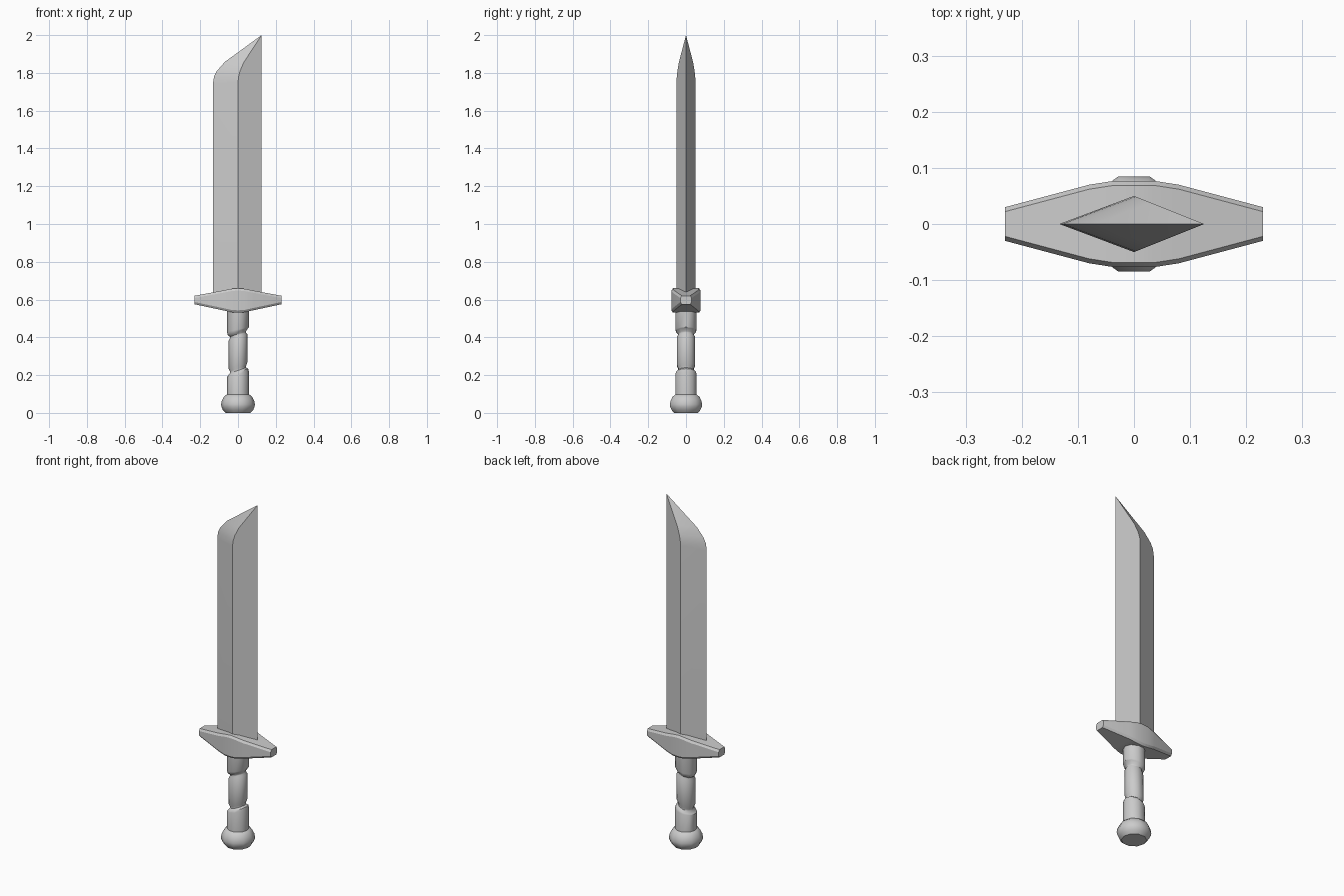
import bpy, bmesh, math
from math import cos, sin, pi

if "Cube" in bpy.data.objects:
    bpy.data.objects.remove(bpy.data.objects["Cube"], do_unlink=True)

GREY = (0.6, 0.6, 0.6, 1)
steel = bpy.data.materials.new("plain grey")
steel.use_nodes = True
steel.diffuse_color = GREY
steel.node_tree.nodes["Principled BSDF"].inputs["Base Color"].default_value = GREY


def loft(name, rings, smooth):
    """Skin a list of equal-length point rings, cap both ends, smooth below an angle."""
    bm = bmesh.new()
    loops = [[bm.verts.new(p) for p in ring] for ring in rings]
    n = len(loops[0])
    for a, b in zip(loops, loops[1:]):
        for i in range(n):
            j = (i + 1) % n
            bm.faces.new((a[i], a[j], b[j], b[i]))
    bm.faces.new(loops[0][::-1])
    bm.faces.new(loops[-1])
    bmesh.ops.remove_doubles(bm, verts=bm.verts[:], dist=0.0005)
    bmesh.ops.recalc_face_normals(bm, faces=bm.faces[:])
    mesh = bpy.data.meshes.new(name)
    bm.to_mesh(mesh)
    bm.free()
    mesh.materials.append(steel)
    obj = bpy.data.objects.new(name, mesh)
    bpy.context.collection.objects.link(obj)
    bpy.ops.object.select_all(action='DESELECT')
    obj.select_set(True)
    bpy.context.view_layer.objects.active = obj
    bpy.ops.object.shade_smooth_by_angle(angle=math.radians(smooth))
    return obj


def round_ring(r, z, tilt=0, sides=10):
    """Ten-sided ring; tilt raises it towards +x."""
    angles = [2 * pi * i / sides for i in range(sides)]
    return [(r * cos(a), r * sin(a), z + tilt * r * cos(a)) for a in angles]


# Blade: diamond section, the ridge running along the flat right-hand bevel to the tip
EDGE = 0.125


def blade_ring(back_x, back_z, ridge_x, ridge_z, edge_z):
    y = 0.05 * (1 - ridge_x / EDGE)
    return [(back_x, 0, back_z), (ridge_x, -y, ridge_z),
            (EDGE, 0, edge_z), (ridge_x, y, ridge_z)]


loft("blade", [blade_ring(*s) for s in (
    (-0.133, 0.6, 0, 0.6, 0.6),
    (-0.133, 1.74, 0, 1.75, 1.75),
    (-0.127, 1.78, 0.003, 1.78, 1.79),
    (-0.112, 1.81, 0.011, 1.81, 1.83),
    (-0.07, 1.858, 0.03, 1.855, 1.88),
    (EDGE, 2, EDGE, 2, 2))], 25)


# Guard: chamfered bar tapering to both ends
def guard_ring(x, y, low, high):
    c = 0.008
    d = 0.012
    half = [(-y + c, low), (y - c, low), (y, low + d),
            (y, high - d), (y - c, high), (-y + c, high),
            (-y, high - d), (-y, low + d)]
    return [(x, py, pz) for py, pz in half]


stations = [(0.23, 0.03, 0.575, 0.62), (0.08, 0.07, 0.543, 0.648),
            (0.035, 0.077, 0.533, 0.657)]
left = [guard_ring(-x, *rest) for x, *rest in stations]
right = [guard_ring(*s) for s in reversed(stations)]
loft("guard", left + [guard_ring(0, 0.077, 0.531, 0.66)] + right, 25)

# Grip: thick ends and a thinner middle, parted by two slanted grooves
TILT = 0.35
loft("grip", [round_ring(*s) for s in (
    (0.058, 0.08), (0.058, 0.205, TILT * 0.6), (0.054, 0.215, TILT),
    (0.043, 0.225, TILT), (0.043, 0.235, TILT), (0.049, 0.25, TILT),
    (0.049, 0.4, TILT), (0.043, 0.41, TILT), (0.043, 0.418, TILT),
    (0.055, 0.432, TILT), (0.058, 0.442, TILT * 0.6), (0.058, 0.56))], 38)

# Pommel: rounded knob with a flat base
loft("pommel", [round_ring(*s) for s in (
    (0.066, 0), (0.08, 0.015), (0.088, 0.032), (0.0894, 0.045),
    (0.086, 0.064), (0.076, 0.084), (0.062, 0.096), (0.05, 0.1))], 38)
